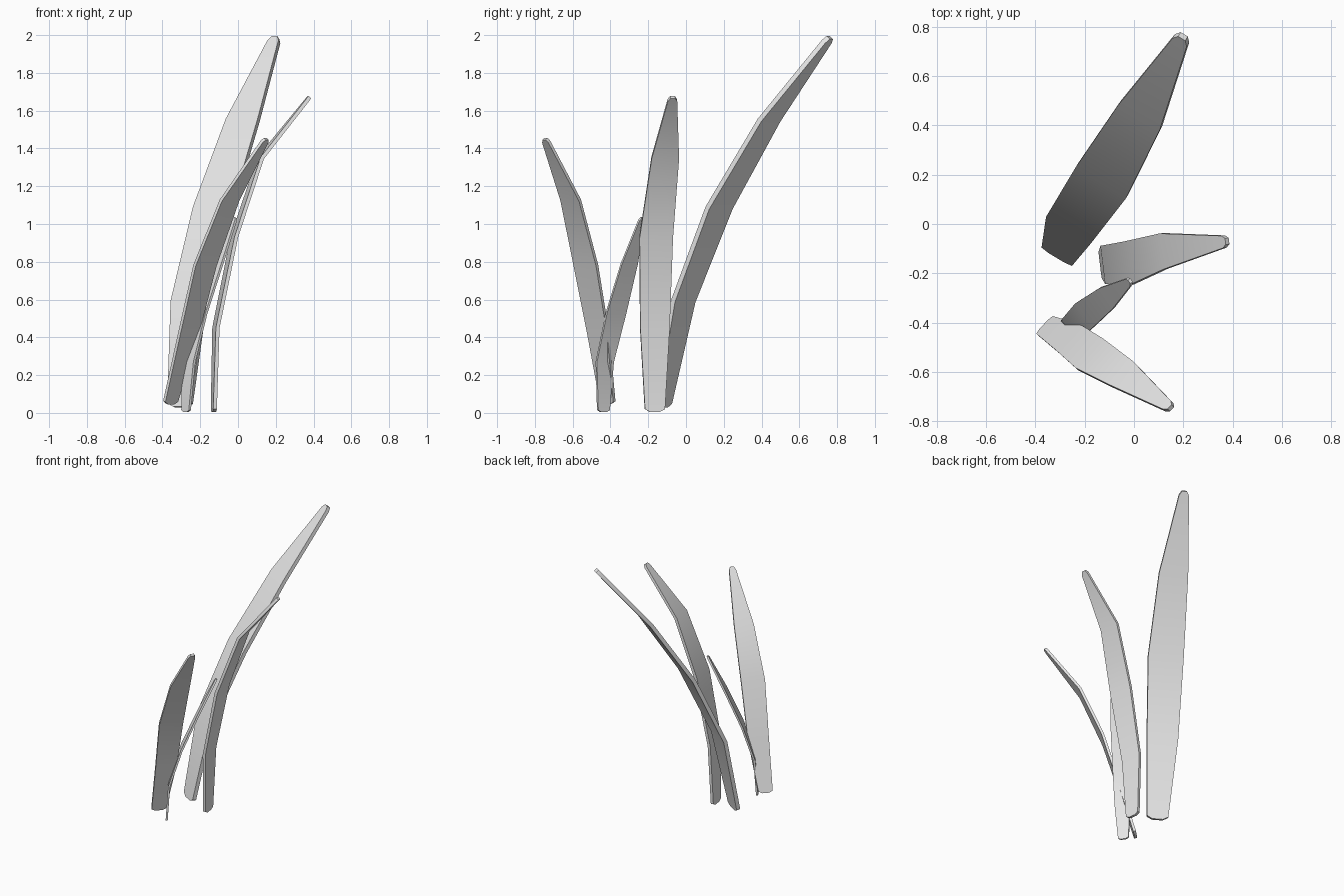
import bpy, bmesh, math
from mathutils import Vector

old = bpy.data.objects.get("Cube")
if old:
    bpy.data.objects.remove(old, do_unlink=True)

# one plain grey for every leaf
grey = bpy.data.materials.new("plain_grey")
grey.use_nodes = True
grey.diffuse_color = (0.8, 0.8, 0.8, 1)
grey.node_tree.nodes["Principled BSDF"].inputs["Base Color"].default_value = grey.diffuse_color

# shared outline: share of the full width at each spine point, base to tip
OUTLINE = [0.6, 0.88, 1, 0.82, 0.28]


def make_leaf(name, width, heading, spine):
    """Flat curved blade: rows across a spine, rounded ends, solid thickness."""
    angle = math.radians(heading)
    across = Vector((math.cos(angle), math.sin(angle), 0)) * width / 2
    points = [Vector(p) for p in spine]
    rows = list(zip(points, OUTLINE))

    # short narrow rows round off the base and the tip
    down = (points[0] - points[1]).normalized()
    up = (points[-1] - points[-2]).normalized()
    rows.insert(0, (points[0] + down * width * 0.08, 0.3))
    rows.append((points[-1] + up * width * 0.12, 0.14))

    bm = bmesh.new()
    grid = [[bm.verts.new(p + across * share * side) for side in (-1, 1)]
            for p, share in rows]
    for low, high in zip(grid, grid[1:]):
        bm.faces.new((low[0], low[1], high[1], high[0]))
    mesh = bpy.data.meshes.new(name)
    bm.to_mesh(mesh)
    bm.free()

    leaf = bpy.data.objects.new(name, mesh)
    bpy.context.collection.objects.link(leaf)
    mesh.materials.append(grey)
    solid = leaf.modifiers.new("thickness", "SOLIDIFY")
    solid.thickness = width * 0.11
    solid.offset = 0
    solid.use_even_offset = True

    bpy.ops.object.select_all(action="DESELECT")
    leaf.select_set(True)
    bpy.context.view_layer.objects.active = leaf
    bpy.ops.object.modifier_apply(modifier=solid.name)
    bpy.ops.object.shade_smooth_by_angle(angle=math.radians(35))


# tall leaf leaning back
make_leaf("tall_back_leaf", 0.24, -31, [
    (-0.307, -0.122, 0.05), (-0.26, -0.015, 0.59), (-0.13, 0.175, 1.085),
    (0.025, 0.44, 1.55), (0.19, 0.745, 1.965)])

# middle leaf leaning to the left
make_leaf("middle_leaf", 0.178, -83, [
    (-0.128, -0.165, 0.02), (-0.117, -0.165, 0.45), (-0.02, -0.158, 0.93),
    (0.12, -0.11, 1.35), (0.365, -0.072, 1.655)])

# front leaf leaning forward
make_leaf("front_leaf", 0.163, 47, [
    (-0.357, -0.415, 0.06), (-0.262, -0.465, 0.42), (-0.175, -0.53, 0.78),
    (-0.045, -0.61, 1.125), (0.14, -0.74, 1.435)])

# short leaf in between
make_leaf("short_leaf", 0.122, -57, [
    (-0.275, -0.437, 0.015), (-0.26, -0.43, 0.27), (-0.2, -0.37, 0.53),
    (-0.11, -0.3, 0.79), (-0.02, -0.235, 1.02)])
